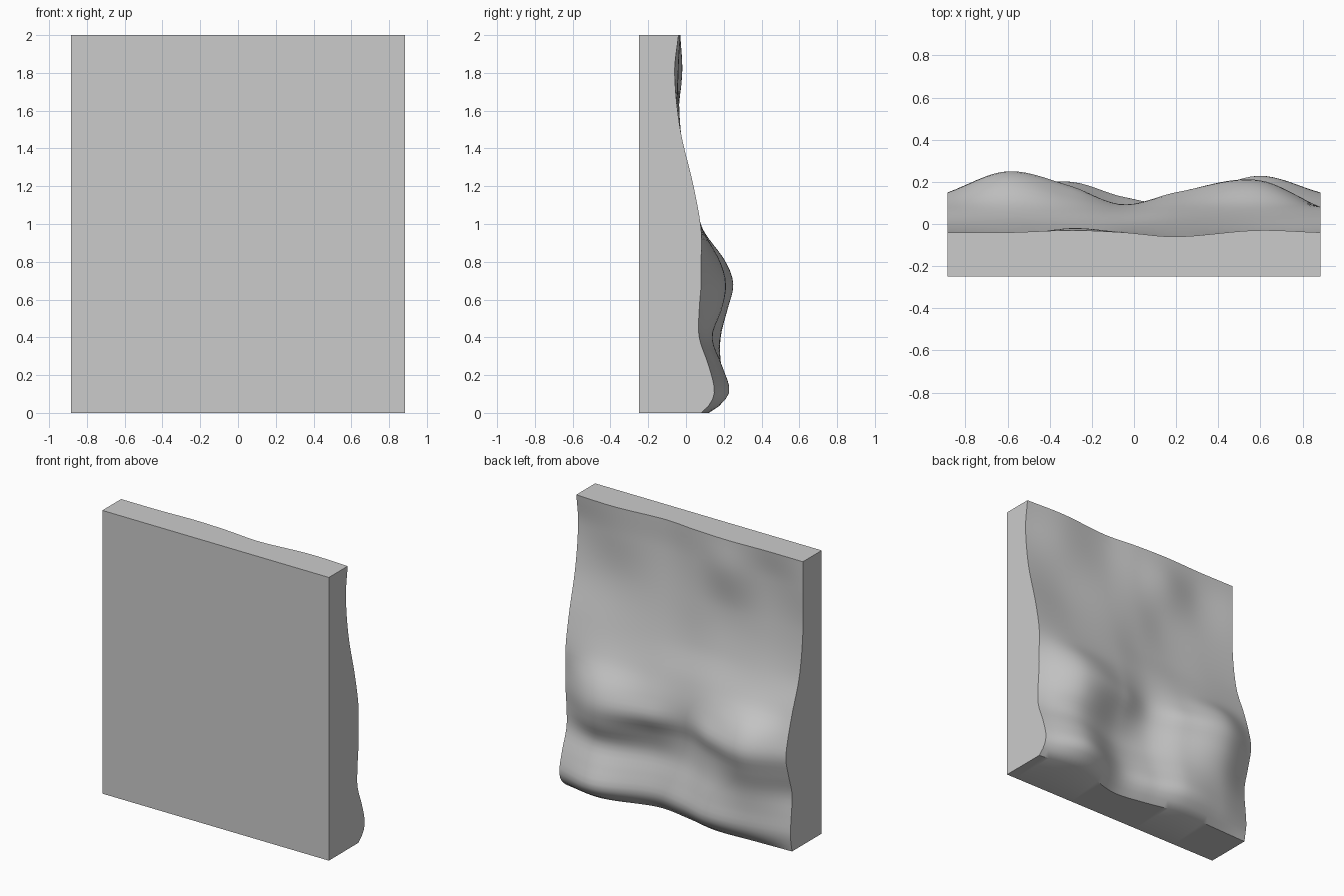
import bpy
import bmesh
import math

cube = bpy.data.objects.get("Cube")
if cube:
    bpy.data.objects.remove(cube, do_unlink=True)

HALF_WIDTH, HEIGHT, FRONT = 0.885, 2.0, -0.25
COLUMNS, ROWS = 48, 56

# Relief of the wavy back, in hundredths: height -> depth at each station across
STATIONS = [-HALF_WIDTH, -0.6, -0.3, -0.05, 0.2, 0.58, HALF_WIDTH]
RELIEF = {
    0.0: [8, 9, 10, 5, 2, 12, 8],
    0.05: [9, 14, 16, 10, 7, 19, 13],
    0.12: [10, 17, 20, 13, 10, 23, 15],
    0.25: [9, 17, 18, 10, 8, 19, 12],
    0.4: [8, 18, 15, 6, 5, 14, 7],
    0.55: [12, 22, 15, 6, 9, 19, 7],
    0.68: [15, 25, 18, 9, 15, 21, 8],
    0.8: [13, 21, 14, 9, 13, 18, 8],
    0.97: [8, 9, 7, 6, 8, 9, 8],
    1.2: [0, 0, -1, 0, 2, 2, 4],
    1.5: [-4, -5, -5, -3, -3, -4, -3],
    1.8: [-4, -6, -2, -4, -6, -4, -6],
    HEIGHT: [-4, -4, -3, -4, -6, -3, -4],
}


def smooth_curve(knots, values, t):
    """Cubic curve through values placed at uneven knots."""
    last = len(knots) - 1
    i = 0
    while i < last - 1 and t > knots[i + 1]:
        i += 1

    def slope(k):
        a, b = max(k - 1, 0), min(k + 1, last)
        return (values[b] - values[a]) / (knots[b] - knots[a])

    span = knots[i + 1] - knots[i]
    u = min(max((t - knots[i]) / span, 0), 1)
    rise = values[i + 1] - values[i]
    bend_a = slope(i) * span - rise
    bend_b = rise - slope(i + 1) * span
    return values[i] + rise * u + u * (1 - u) * (bend_a * (1 - u) + bend_b * u)


def back_depth(x, z):
    across = [smooth_curve(STATIONS, row, x) for row in RELIEF.values()]
    return smooth_curve(list(RELIEF), across, z) / 100


# Wavy back surface
bm = bmesh.new()
bmesh.ops.create_grid(bm, x_segments=COLUMNS, y_segments=ROWS, size=1)
for v in bm.verts:
    x, z = v.co.x * HALF_WIDTH, (v.co.y + 1) * HEIGHT / 2
    v.co = (x, back_depth(x, z), z)

# Flat sides and front
rim = [e for e in bm.edges if e.is_boundary]
walls = bmesh.ops.extrude_edge_only(bm, edges=rim)["geom"]
for v in walls:
    if isinstance(v, bmesh.types.BMVert):
        v.co.y = FRONT
bmesh.ops.contextual_create(bm, geom=[e for e in bm.edges if e.is_boundary])
bmesh.ops.recalc_face_normals(bm, faces=bm.faces)

mesh = bpy.data.meshes.new("wavy_panel")
bm.to_mesh(mesh)
bm.free()
panel = bpy.data.objects.new("wavy_panel", mesh)
bpy.context.collection.objects.link(panel)

# Plain grey finish
grey = bpy.data.materials.new("plain_grey")
grey.use_nodes = True
colour = (0.6, 0.6, 0.6, 1)
grey.diffuse_color = colour
grey.node_tree.nodes["Principled BSDF"].inputs["Base Color"].default_value = colour
mesh.materials.append(grey)

bpy.ops.object.select_all(action="DESELECT")
panel.select_set(True)
bpy.context.view_layer.objects.active = panel
bpy.ops.object.shade_smooth_by_angle(angle=math.radians(40))
